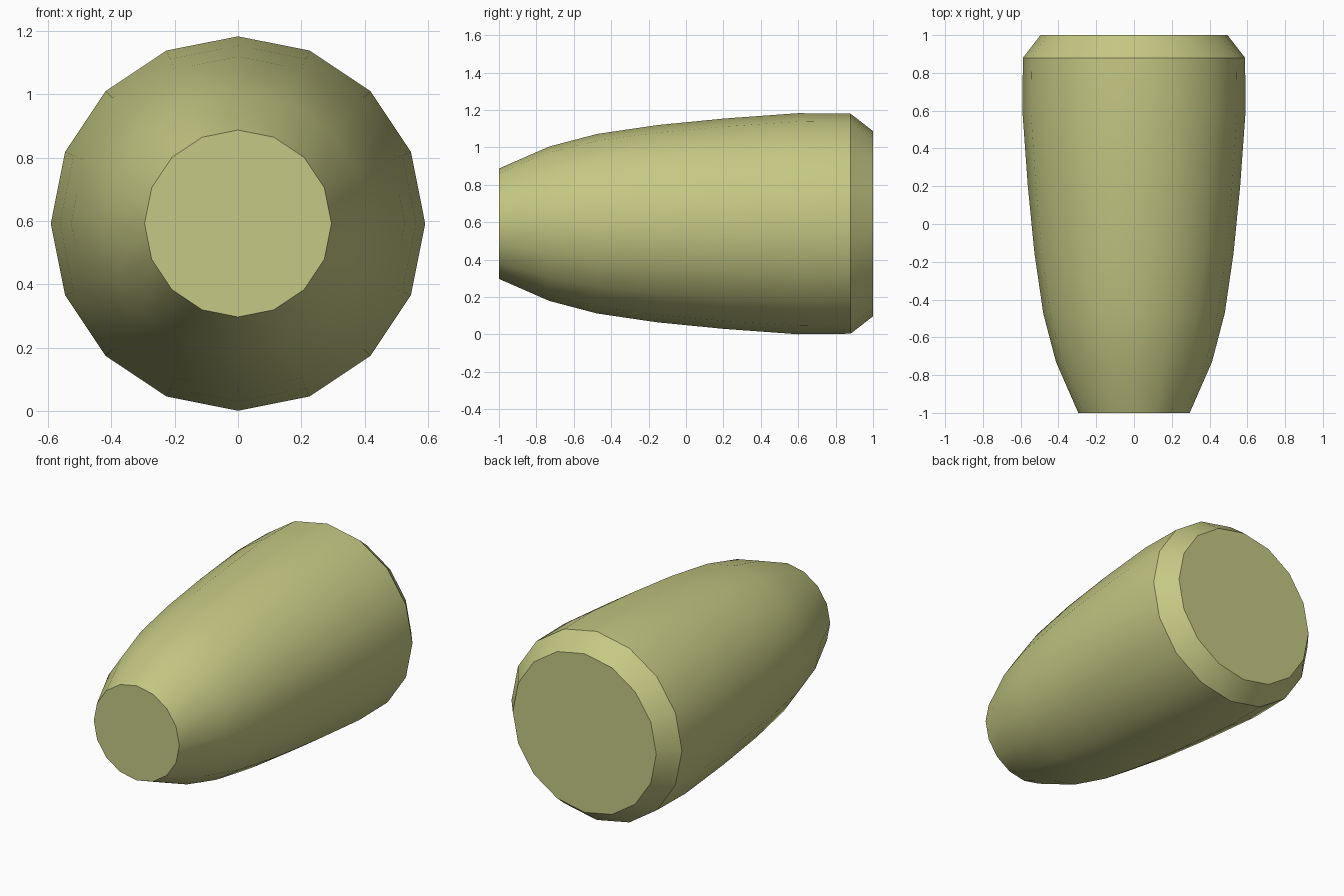
import bpy, bmesh, math

if "Cube" in bpy.data.objects:
    bpy.data.objects.remove(bpy.data.objects["Cube"])

SIDES = 16
CENTRE_Z = 0.592
# (y, radius) from the narrow front tip to the chamfered back end
PROFILE = [(-1.0, 0.295), (-0.73, 0.413), (-0.475, 0.48), (-0.155, 0.527),
           (0.2, 0.562), (0.6, 0.591), (0.88, 0.588), (1.0, 0.495)]

# Tapered body: rings lofted along y, closed with flat caps
bm = bmesh.new()
rings = []
for y, r in PROFILE:
    ring = []
    for i in range(SIDES):
        a = 2 * math.pi * i / SIDES
        ring.append(bm.verts.new((r * math.cos(a), y, CENTRE_Z + r * math.sin(a))))
    rings.append(ring)
for a, b in zip(rings, rings[1:]):
    for i in range(SIDES):
        j = (i + 1) % SIDES
        bm.faces.new((a[i], a[j], b[j], b[i]))
bm.faces.new(rings[0])
bm.faces.new(rings[-1])
bmesh.ops.recalc_face_normals(bm, faces=bm.faces[:])

mesh = bpy.data.meshes.new("tapered_body")
bm.to_mesh(mesh)
bm.free()
body = bpy.data.objects.new("tapered_body", mesh)
bpy.context.collection.objects.link(body)

# Olive colour
mat = bpy.data.materials.new("olive")
mat.diffuse_color = (0.56, 0.58, 0.23, 1)
mat.use_nodes = True
mat.node_tree.nodes["Principled BSDF"].inputs["Base Color"].default_value = mat.diffuse_color
mesh.materials.append(mat)

# Smooth sides, sharp chamfer and caps
bpy.context.view_layer.objects.active = body
body.select_set(True)
bpy.ops.object.shade_smooth_by_angle(angle=math.radians(30))
